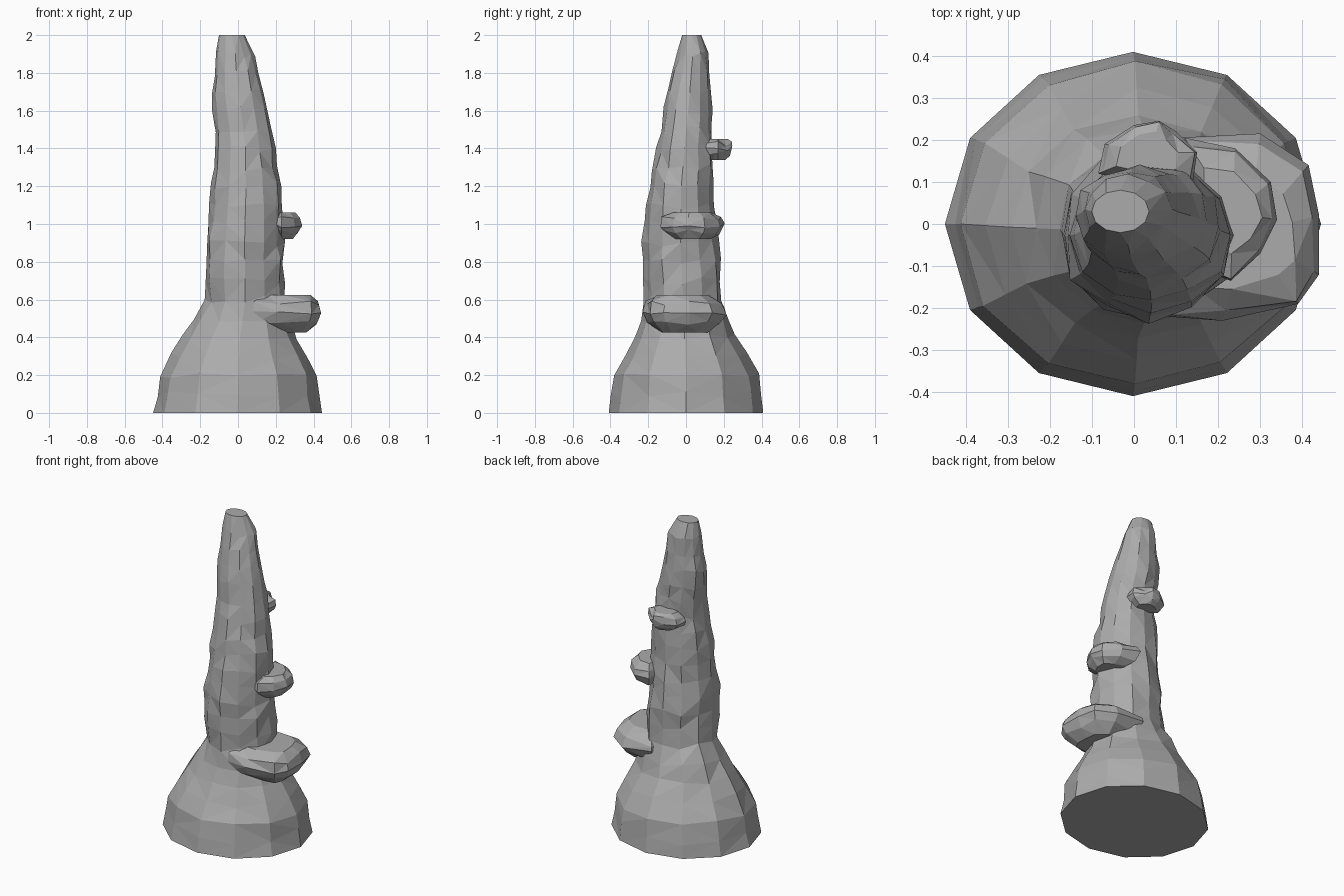
import bpy, bmesh, math, random
from mathutils import Vector

random.seed(7)
cube = bpy.data.objects.get("Cube")
if cube:
    bpy.data.objects.remove(cube, do_unlink=True)

stone = bpy.data.materials.new("grey_stone")
stone.use_nodes = True
GREY = (0.41, 0.41, 0.41, 1)
stone.diffuse_color = GREY
stone.node_tree.nodes["Principled BSDF"].inputs["Base Color"].default_value = GREY


def loft(name, rings):
    """Bridge equal rings of points, cap both ends, flat shaded triangles."""
    bm = bmesh.new()
    loops = [[bm.verts.new(p) for p in ring] for ring in rings]
    n = len(loops[0])
    for a, b in zip(loops, loops[1:]):
        for i in range(n):
            j = (i + 1) % n
            bm.faces.new((a[i], a[j], b[j], b[i]))
    sides = bm.faces[:]
    bm.faces.new(loops[0][::-1])
    bm.faces.new(loops[-1])
    bmesh.ops.triangulate(bm, faces=sides)
    bmesh.ops.recalc_face_normals(bm, faces=bm.faces[:])
    mesh = bpy.data.meshes.new(name)
    bm.to_mesh(mesh)
    bm.free()
    mesh.materials.append(stone)
    obj = bpy.data.objects.new(name, mesh)
    bpy.context.collection.objects.link(obj)
    return obj


# Tapering column: height, left, right, front, back extents
PROFILE = [
    (0.0, -.445, .44, -.405, .405),
    (0.2, -.405, .41, -.38, .38),
    (0.4, -.29, .31, -.27, .255),
    (0.6, -.175, .25, -.215, .19),
    (0.9, -.17, .24, -.225, .165),
    (1.2, -.14, .225, -.195, .145),
    (1.45, -.115, .19, -.145, .14),
    (1.7, -.14, .135, -.095, .135),
    (1.9, -.115, .085, -.045, .115),
    (2.0, -.1, .035, -.02, .08),
]
SIDES = 12


def extents(z):
    for a, b in zip(PROFILE, PROFILE[1:]):
        if z <= b[0]:
            t = (z - a[0]) / (b[0] - a[0])
            return [u + (v - u) * t for u, v in zip(a[1:], b[1:])]
    return PROFILE[-1][1:]


def column_ring(z):
    left, right, front, back = extents(z)
    end = z in (0, 2)
    rough = 0 if end else 0.015 if z < 0.5 else 0.055
    ring = []
    for i in range(SIDES):
        a = math.tau * i / SIDES
        r = 1.01 + random.uniform(-rough, rough)
        x = (left + right) / 2 + (right - left) / 2 * r * math.cos(a)
        y = (front + back) / 2 + (back - front) / 2 * r * math.sin(a)
        dz = 0 if end else random.uniform(-.02, .02)
        ring.append(Vector((x, y, z + dz)))
    return ring


LEVELS = [0, .1, .2, .3, .4, .5, .6] + [.6 + .1 * k for k in range(1, 14)] + [2]
loft("stone_column", [column_ring(z) for z in LEVELS])


# Rounded ledges: widest outline with shrunken, faceted rings above and below
def ledge(name, outline, bottom, middle, top):
    centre = sum((Vector(p) for p in outline), Vector((0, 0))) / len(outline)
    rings = []
    for z, scale in ((bottom, .55), ((bottom + middle) / 2, .88),
                     (middle, 1), ((middle + top) / 2, .93), (top, .62)):
        ring = []
        for p in outline:
            s = scale if scale == 1 else scale + random.uniform(-.05, .05)
            q = centre + (Vector(p) - centre) * s
            dz = 0 if z in (bottom, top) else random.uniform(-.015, .015)
            ring.append((q.x, q.y, z + dz))
        rings.append(ring)
    return loft(name, rings)


ledge("lower_ledge",
      [(.08, -.22), (.21, -.23), (.39, -.19), (.44, -.12), (.44, .02),
       (.415, .14), (.3, .215), (.1, .205), (.08, 0)], .425, .53, .625)
ledge("middle_ledge",
      [(.19, -.12), (.23, -.135), (.3, -.07), (.34, .01), (.325, .1),
       (.24, .18), (.12, .205), (.13, .05)], .92, .99, 1.06)
ledge("upper_ledge",
      [(-.085, .12), (-.07, .19), (0, .235), (.06, .245), (.1, .22),
       (.15, .17), (.14, .1), (.03, .09)], 1.34, 1.4, 1.45)
